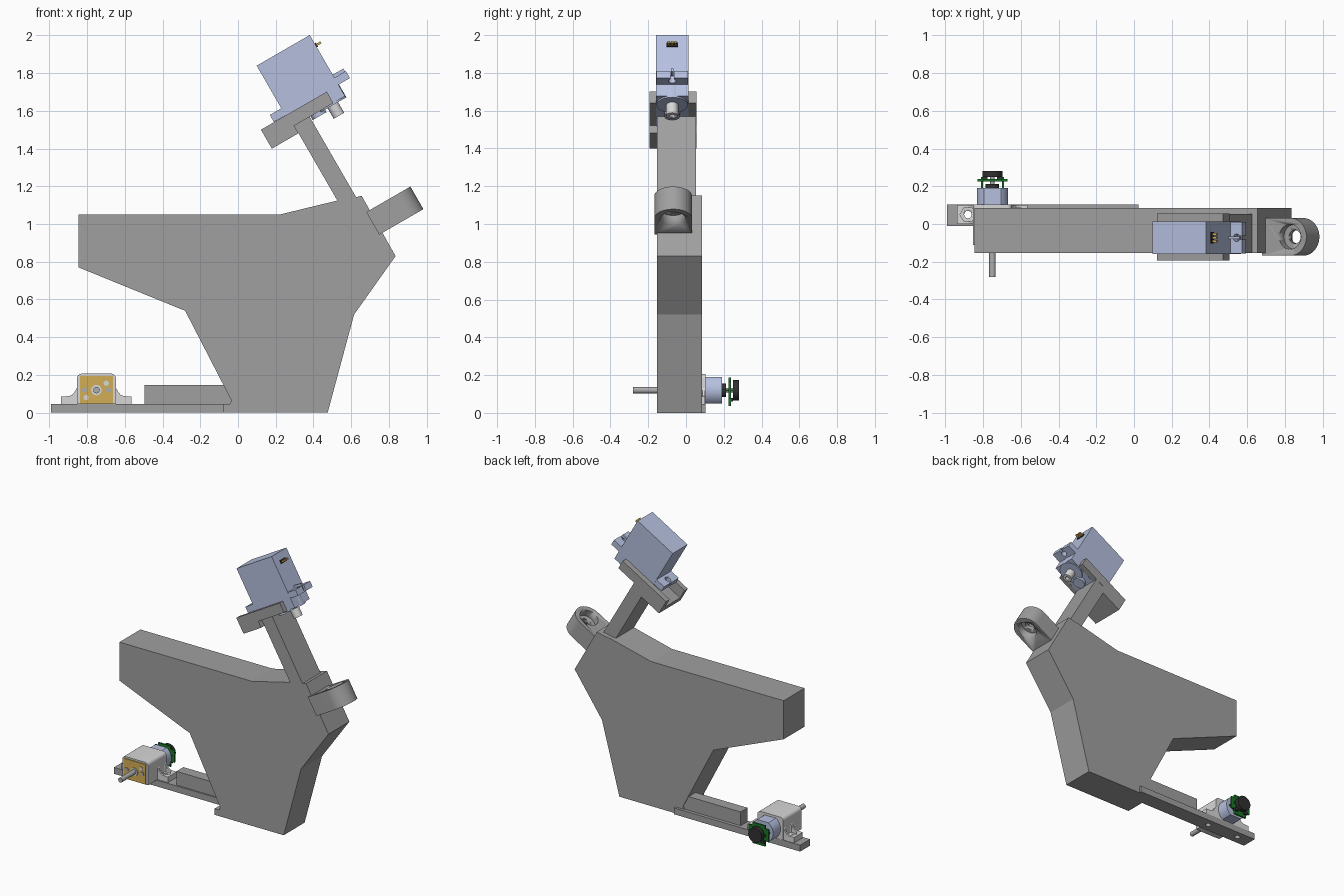
import bpy, bmesh, math
from mathutils import Matrix, Vector

if "Cube" in bpy.data.objects:
    bpy.data.objects.remove(bpy.data.objects["Cube"])

TILT = Matrix.Rotation(math.radians(-30), 4, 'Y')   # frame of the leaning arm
FLAT = Matrix.Identity(4)


def material(name, r, g, b):
    m = bpy.data.materials.new(name)
    m.diffuse_color = (r, g, b, 1)
    m.use_nodes = True
    m.node_tree.nodes["Principled BSDF"].inputs["Base Color"].default_value = m.diffuse_color
    return m


GREY = material("body grey", 0.35, 0.35, 0.35)
LIGHT = material("light grey", 0.68, 0.68, 0.68)
BLUE = material("pale blue", 0.47, 0.53, 0.74)
GOLD = material("gold", 0.65, 0.42, 0.09)
GREEN = material("board green", 0.01, 0.18, 0.02)
BLACK = material("black", 0.03, 0.03, 0.03)
STEEL = material("steel", 0.42, 0.42, 0.43)


def finish(name, bm, mat, frame, smooth=False):
    bmesh.ops.recalc_face_normals(bm, faces=bm.faces)
    bm.transform(frame)
    me = bpy.data.meshes.new(name)
    bm.to_mesh(me)
    bm.free()
    ob = bpy.data.objects.new(name, me)
    bpy.context.collection.objects.link(ob)
    me.materials.append(mat)
    if smooth:
        bpy.ops.object.select_all(action='DESELECT')
        ob.select_set(True)
        bpy.context.view_layer.objects.active = ob
        bpy.ops.object.shade_smooth_by_angle(angle=math.radians(30))
    return ob


def prism(name, pts, a, b, mat, frame=FLAT, along='y', smooth=False):
    """Extrude an outline (xz along y, or xy along z) from a to b."""
    bm = bmesh.new()
    place = (lambda p, t: (p[0], t, p[1])) if along == 'y' else (lambda p, t: (p[0], p[1], t))
    lo = [bm.verts.new(place(p, a)) for p in pts]
    hi = [bm.verts.new(place(p, b)) for p in pts]
    bm.faces.new(lo)
    bm.faces.new(hi)
    for i in range(len(pts)):
        j = (i + 1) % len(pts)
        bm.faces.new((lo[i], lo[j], hi[j], hi[i]))
    return finish(name, bm, mat, frame, smooth)


def box(name, x, y, z, mat, frame=FLAT):
    return prism(name, [(x[0], z[0]), (x[1], z[0]), (x[1], z[1]), (x[0], z[1])], *y, mat, frame)


def cyl(name, centre, axis, r, a, b, mat, frame=FLAT, sides=32):
    """Cylinder along y (centre is x,z) or z (centre is x,y)."""
    pts = arc(centre, r, 0, 360, sides)[:-1]
    return prism(name, pts, a, b, mat, frame, axis, True)


def arc(c, r, start, end, n=12):
    return [(c[0] + r * math.cos(math.radians(start + (end - start) * i / n)),
             c[1] + r * math.sin(math.radians(start + (end - start) * i / n))) for i in range(n + 1)]


def cut(ob, *cutters):
    bpy.context.view_layer.objects.active = ob
    for c in cutters:
        c.hide_render = True
        m = ob.modifiers.new("cut", 'BOOLEAN')
        m.operation, m.solver, m.object = 'DIFFERENCE', 'EXACT', c
        bpy.ops.object.modifier_apply(modifier=m.name)
        bpy.data.objects.remove(c)


# main body plate
prism("body", [(-0.845, 1.05), (0.22, 1.05), (0.53, 1.125), (0.62, 1.14), (0.655, 1.15),
               (0.835, 0.83), (0.615, 0.52), (0.475, 0), (-0.08, 0), (-0.08, 0.045),
               (-0.045, 0.045), (-0.035, 0.065), (-0.28, 0.54), (-0.845, 0.77)],
      -0.154, 0.086, GREY)

# leaning arm and servo bracket
box("arm", (1.018, 1.113), (-0.154, 0.053), (0.62, 1.168), GREY, TILT)
CHEEK = [(0.855, 1.122), (1.018, 1.122), (1.018, 1.168), (1.258, 1.168), (1.258, 1.238), (0.855, 1.238)]
for side, y in (("front", (-0.193, -0.158)), ("back", (0.014, 0.055))):
    prism("bracket_cheek_" + side, CHEEK, *y, GREY, TILT)
box("bracket_floor", (0.855, 1.018), (-0.158, 0.014), (1.122, 1.165), GREY, TILT)

# servo: case, ears, output boss and shaft
SY = -0.073
box("servo_case", (1.005, 1.33), (-0.158, 0.012), (1.169, 1.543), BLUE, TILT)
ears = box("servo_ears", (0.935, 1.4), (-0.157, 0.011), (1.239, 1.282), BLUE, TILT)
for x, tip in ((0.968, (0.92, 0.968)), (1.367, (1.367, 1.42))):
    cut(ears, cyl("hole", (x, SY), 'z', 0.02, 1.2, 1.3, BLUE, TILT, 16),
        box("slot", tip, (SY - 0.01, SY + 0.01), (1.2, 1.3), BLUE, TILT))
box("servo_ear_rib", (1.33, 1.395), (SY - 0.006, SY + 0.006), (1.282, 1.3), BLUE, TILT)
cyl("servo_boss", (1.25, SY), 'z', 0.083, 1.16, 1.24, BLUE, TILT)
cyl("servo_small_boss", (1.16, SY), 'z', 0.042, 1.145, 1.24, BLUE, TILT)
shaft = cyl("servo_shaft", (1.25, SY), 'z', 0.032, 1.095, 1.16, LIGHT, TILT, 20)
cut(shaft, cyl("bore", (1.25, SY), 'z', 0.014, 1.08, 1.13, LIGHT, TILT, 12))
box("servo_plug", (1.33, 1.337), (SY - 0.03, SY + 0.03), (1.468, 1.492), BLACK, TILT)
for i in (-1, 0, 1):
    y = SY + i * 0.018
    box("servo_pin", (1.33, 1.362), (y - 0.006, y + 0.006), (1.474, 1.486), GOLD, TILT)

# ring holder on the sloping end of the body
RC = (1.29, -0.068)
ring = prism("ring_holder", [(1.12, -0.168)] + arc(RC, 0.1, -90, 90, 28) + [(1.12, 0.032)],
             0.443, 0.581, GREY, TILT, 'z', True)
cut(ring, cyl("low_bore", RC, 'z', 0.066, 0.4, 0.5, GREY, TILT),
    cyl("high_bore", RC, 'z', 0.066, 0.53, 0.6, GREY, TILT),
    cyl("through_hole", RC, 'z', 0.036, 0.4, 0.6, GREY, TILT))

# foot rail with spacer block
rail = box("rail", (-0.99, 0.025), (-0.01, 0.104), (0, 0.046), GREY)
box("spacer_block", (-0.495, -0.01), (0.0, 0.08), (0.046, 0.146), GREY)

# gear motor clamp: rounded cover with two feet
MX, MZ = -0.75, 0.12
prism("motor_cover", [(MX - 0.103, 0.046), (MX + 0.103, 0.046)]
      + arc((MX + 0.078, 0.182), 0.025, 0, 90, 6) + arc((MX - 0.078, 0.182), 0.025, 90, 180, 6),
      -0.11, 0.103, LIGHT, smooth=True)
for s in (-1, 1):
    edge = [(MX + s * 0.1, 0.046), (MX + s * 0.187, 0.046), (MX + s * 0.187, 0.086), (MX + s * 0.145, 0.088)]
    fillet = [(MX + s * (0.145 - 0.042 * t), 0.088 + 0.045 * t * t) for t in (0.4, 0.7, 1)]
    foot = prism("motor_foot", edge + fillet, 0.0, 0.1, LIGHT)
    hx = MX + s * 0.13
    cut(foot, cyl("nut_pocket", (hx, 0.05), 'z', 0.042, 0.07, 0.2, LIGHT, sides=6),
        cyl("screw_hole", (hx, 0.05), 'z', 0.02, 0, 0.2, LIGHT, sides=16))
    cut(rail, cyl("rail_hole", (hx, 0.05), 'z', 0.02, -0.1, 0.1, GREY, sides=16))

# gold gearbox face, screws and output shaft
box("gearbox_plate", (MX - 0.087, MX + 0.087), (-0.117, -0.1), (0.05, 0.195), GOLD)
for dx, dz in ((-0.063, 0), (0.063, 0), (-0.055, -0.04), (0.052, 0.036)):
    cyl("plate_screw", (MX + dx, MZ + dz), 'y', 0.014, -0.121, -0.11, STEEL if dz == 0 else LIGHT, sides=16)
cyl("shaft_collar", (MX, MZ), 'y', 0.028, -0.124, -0.11, LIGHT)
cyl("output_shaft", (MX, MZ), 'y', 0.017, -0.28, -0.11, STEEL)

# motor can with flat top and bottom, end cap, sensor board and magnet disc
prism("motor_can", arc((MX, MZ), 0.083, -57, 57) + arc((MX, MZ), 0.083, 123, 237),
      0.1, 0.19, BLUE, smooth=True)
cyl("motor_cap", (MX, MZ), 'y', 0.036, 0.19, 0.212, BLACK)
cyl("motor_tail", (MX, MZ), 'y', 0.012, 0.21, 0.26, STEEL, sides=16)
box("sensor_board", (MX - 0.08, MX + 0.08), (0.226, 0.238), (0.075, 0.165), GREEN)
box("sensor_board_tab", (MX - 0.05, MX + 0.05), (0.226, 0.238), (0.037, 0.187), GREEN)
for s in (-1, 1):
    box("board_lead", (MX + s * 0.055 - 0.005, MX + s * 0.055 + 0.005), (0.19, 0.25), (0.115, 0.125), GREEN)
    box("board_chip", (MX + s * 0.04 - 0.015, MX + s * 0.04 + 0.015), (0.238, 0.25), (0.06, 0.08), BLACK)
cyl("magnet_disc", (MX, MZ), 'y', 0.054, 0.248, 0.28, BLACK)
